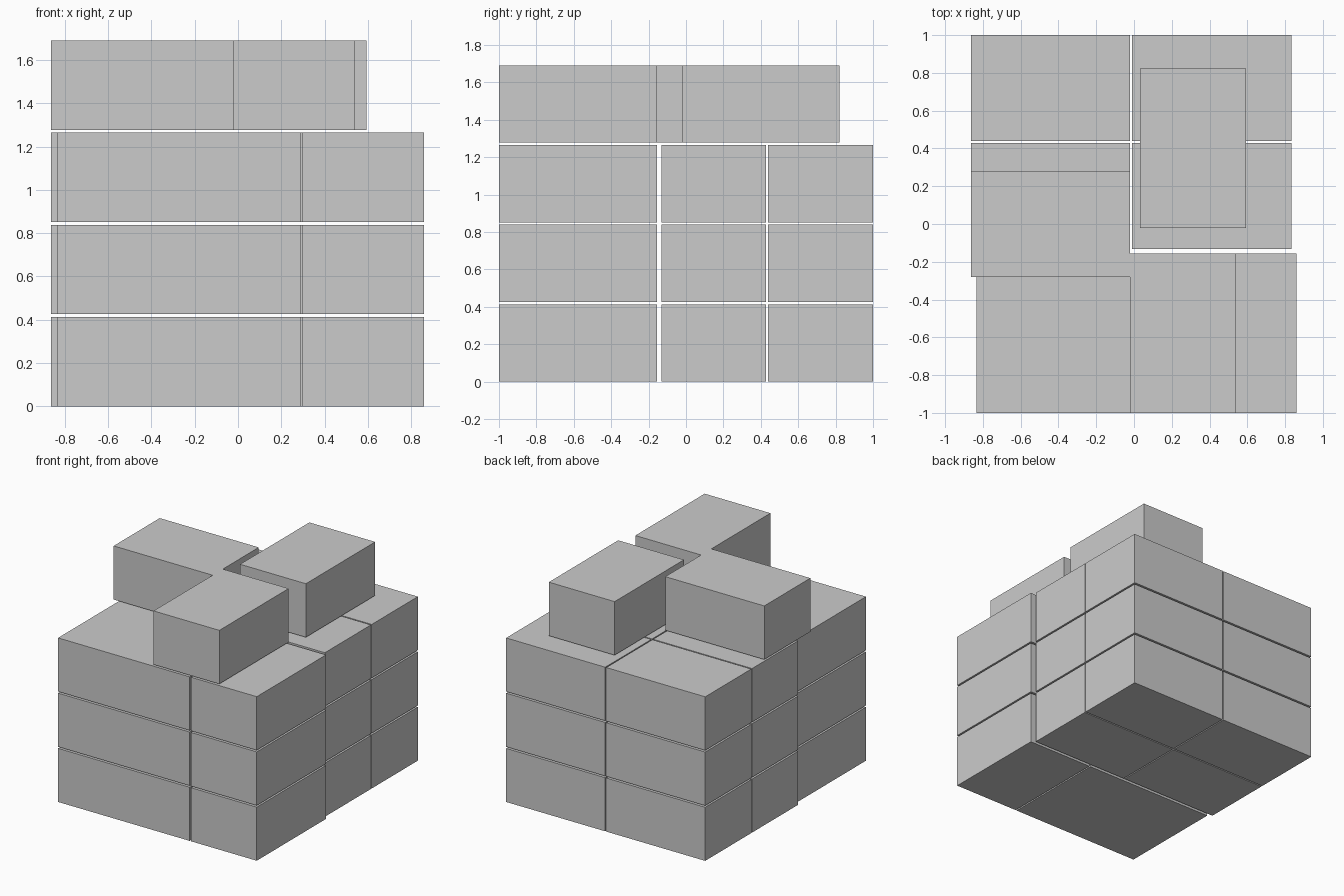
import bpy

if "Cube" in bpy.data.objects:
    bpy.data.objects.remove(bpy.data.objects["Cube"])

LONG, SHORT, HEIGHT = 0.844, 0.561, 0.413   # carton size
PITCH = 0.4257                              # layer spacing with a small gap


def carton(name, x, y, layer, sx, sy):
    """Box from its lower-left corner (x, y) on the given layer."""
    bpy.ops.mesh.primitive_cube_add(
        size=1, location=(x + sx / 2, y + sy / 2, layer * PITCH + HEIGHT / 2))
    ob = bpy.context.object
    ob.name = name
    ob.scale = (sx, sy, HEIGHT)
    bpy.ops.object.transform_apply(location=False, rotation=False, scale=True)


# Three identical layers
for layer in range(3):
    # Front row: a double-width block and one carton
    carton(f"front_double_carton_{layer}", -0.834, -1.0, layer, 2 * SHORT, LONG)
    carton(f"front_right_carton_{layer}", 0.299, -1.0, layer, SHORT, LONG)
    # Back two rows, cartons laid crosswise
    for row, y in (("middle", -0.132), ("back", 0.439)):
        carton(f"{row}_left_carton_{layer}", -0.864, y, layer, LONG, SHORT)
        carton(f"{row}_right_carton_{layer}", -0.011, y, layer, LONG, SHORT)

# Loose cartons on top
carton("top_front_carton", -0.02, -1.0, 3, SHORT, LONG)
carton("top_left_carton", -0.864, -0.28, 3, LONG, SHORT)
carton("top_back_carton", 0.033, -0.022, 3, SHORT, LONG)
